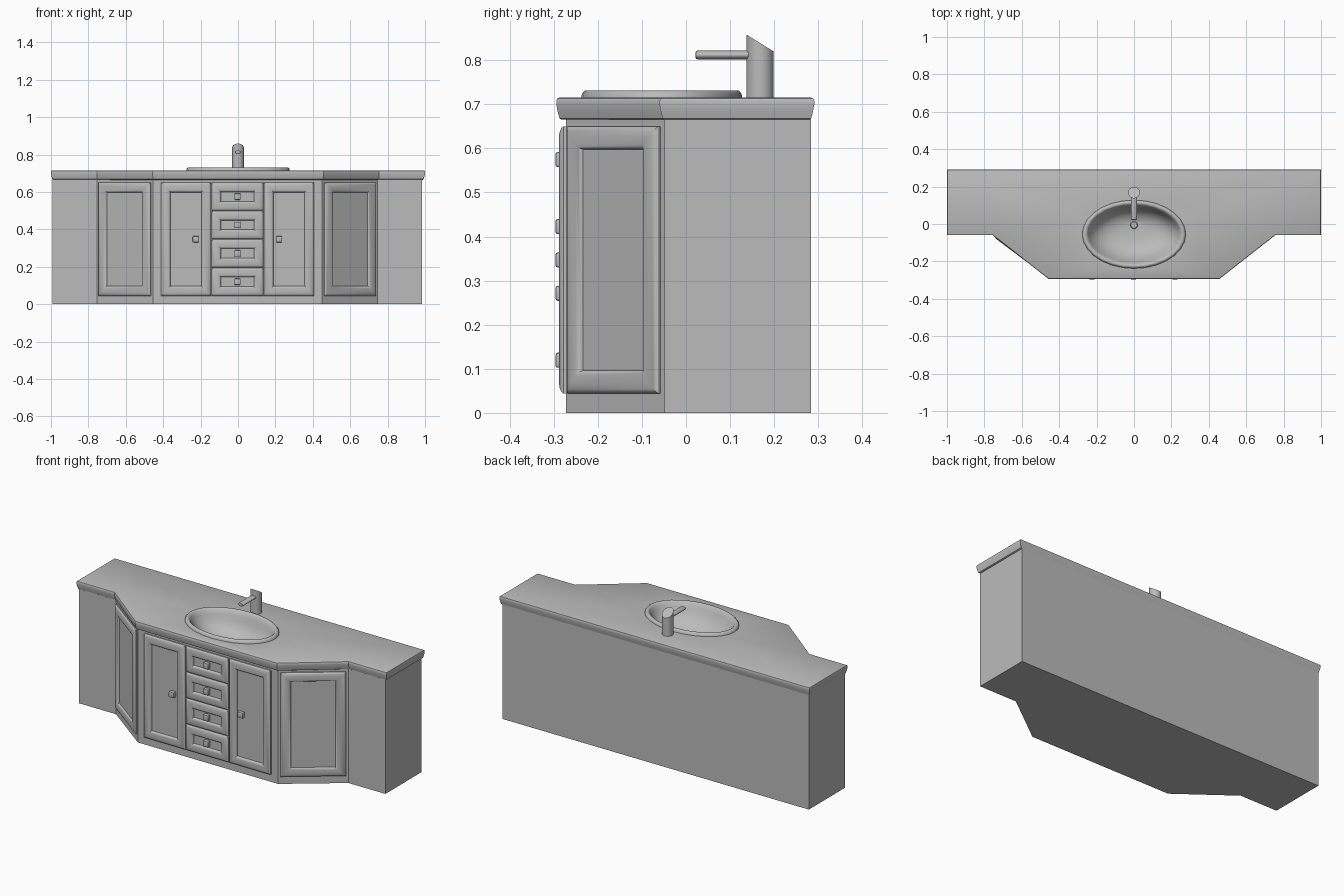
import bpy, bmesh, math
from mathutils import Matrix, Vector

cube = bpy.data.objects.get("Cube")
if cube:
    bpy.data.objects.remove(cube, do_unlink=True)

grey = bpy.data.materials.new("plain grey")
grey.use_nodes = True
grey.diffuse_color = (0.5, 0.5, 0.5, 1)
grey.node_tree.nodes["Principled BSDF"].inputs["Base Color"].default_value = (0.5, 0.5, 0.5, 1)


def finish(bm, name, angle=None):
    bmesh.ops.recalc_face_normals(bm, faces=bm.faces)
    mesh = bpy.data.meshes.new(name)
    bm.to_mesh(mesh)
    bm.free()
    mesh.materials.append(grey)
    ob = bpy.data.objects.new(name, mesh)
    bpy.context.collection.objects.link(ob)
    if angle:
        bpy.ops.object.select_all(action='DESELECT')
        ob.select_set(True)
        bpy.context.view_layer.objects.active = ob
        bpy.ops.object.shade_smooth_by_angle(angle=math.radians(angle))
    return ob


def loft(bm, rings, first=True, last=True):
    """Skin a stack of closed rings and optionally cap its ends."""
    loops = [[bm.verts.new(p) for p in ring] for ring in rings]
    n = len(loops[0])
    for a, b in zip(loops, loops[1:]):
        for i in range(n):
            j = (i + 1) % n
            bm.faces.new((a[i], a[j], b[j], b[i]))
    if first:
        bm.faces.new(loops[0])
    if last:
        bm.faces.new(loops[-1])
    return loops


def inset(points, d):
    """Move a counter-clockwise outline inward by d with mitred corners."""
    out = []
    for i, p in enumerate(points):
        a = (p - points[i - 1]).normalized()
        b = (points[(i + 1) % len(points)] - p).normalized()
        na, nb = Vector((-a.y, a.x)), Vector((-b.y, b.x))
        out.append(p + (na + nb) * d / (1 + na.dot(nb)))
    return out


def ellipse(cx, cy, rx, ry, z, n=28):
    return [(cx + rx * math.cos(math.tau * i / n), cy + ry * math.sin(math.tau * i / n), z)
            for i in range(n)]


def outline(half):
    return [Vector((s * x, y)) for s, pts in ((1, half), (-1, half[::-1])) for x, y in pts]


# Cabinet carcass, left open beneath the counter
MID = -0.003
FLOOR_Z, BODY_TOP = 0, 0.668
body = outline([(0.452, -0.272), (0.75, -0.049), (0.988, -0.049), (0.988, 0.284)])
bm = bmesh.new()
loft(bm, [[(p.x + MID, p.y, z) for p in body] for z in (FLOOR_Z, BODY_TOP)], last=False)
finish(bm, "cabinet_body")

# Counter with a moulded edge and an oval opening for the basin
top = outline([(0.457, -0.294), (0.755, -0.06), (1.0, -0.06), (1.0, 0.291)])
SINK_Y = -0.055
bm = bmesh.new()
profile = [(0.012, 0.665), (0.007, 0.668), (0.003, 0.683), (0, 0.699), (0, 0.708), (0.002, 0.713), (0.006, 0.715)]
rings = [[(p.x, p.y, z) for p in inset(top, d)] for d, z in profile]
loops = loft(bm, rings, first=False, last=False)
holes = [[bm.verts.new(p) for p in ellipse(0, SINK_Y, 0.262, 0.168, z)] for z in (0.665, 0.715)]
for loop, hole in zip((loops[0], loops[-1]), holes):
    edges = []
    for ring in (loop, hole):
        for i, v in enumerate(ring):
            w = ring[(i + 1) % len(ring)]
            edges.append(bm.edges.get((v, w)) or bm.edges.new((v, w)))
    bmesh.ops.triangle_fill(bm, edges=edges, use_beauty=True)
finish(bm, "counter", 35)

# Basin: raised rim falling to a bowl whose floor sits towards the back
bm = bmesh.new()
bowl = [(0.277, 0.183, 0.714, 0), (0.275, 0.181, 0.724, 0), (0.268, 0.175, 0.731, 0),
        (0.258, 0.166, 0.731, 0), (0.250, 0.158, 0.724, 0), (0.240, 0.149, 0.704, 0),
        (0.222, 0.136, 0.672, 0.004), (0.190, 0.115, 0.640, 0.008),
        (0.145, 0.087, 0.617, 0.014), (0.085, 0.052, 0.606, 0.022), (0.03, 0.025, 0.603, 0.04)]
loft(bm, [ellipse(0, SINK_Y + dy, rx, ry, z) for rx, ry, z, dy in bowl], first=False)
finish(bm, "basin", 50)

# Drain stopper
bm = bmesh.new()
loft(bm, [ellipse(0, -0.006, r, r, z, 16) for r, z in ((0.02, 0.595), (0.02, 0.612), (0.017, 0.615))])
finish(bm, "drain_stopper", 35)

# Tap column with a slanted top
bm = bmesh.new()
TAP_Y, TAP_R = 0.168, 0.031
base = ellipse(0, TAP_Y, TAP_R, TAP_R, 0.713, 24)
slant = [(x, y, 0.839 - 0.62 * (y - TAP_Y)) for x, y, z in base]
loft(bm, [base, slant])
finish(bm, "tap_column", 35)

# Flattened spout with a rounded tip
bm = bmesh.new()
spout = [(0.15, 1), (0.027, 1), (0.023, 0.9), (0.022, 0.7)]
loft(bm, [[(x, y, 0.812 + z) for x, z, _ in ellipse(0, 0, 0.017 * s, 0.01 * s, 0, 16)]
          for y, s in spout])
finish(bm, "tap_spout", 40)


# Framed fronts: local x is width, local y is height, local z points outward
def framed_front(name, place, w, h, fx, fz):
    steps = [(0, 0, 0), (0, 0, 0.006), (0.06, 0, 0.010), (0.2, 0, 0.014), (0.42, 0, 0.016),
             (0.78, 0, 0.016), (0.9, 0, 0.013), (0.97, 0, 0.009), (1, 0, 0.004)]
    rings = []
    for t, _, z in steps:
        x, y = w / 2 - t * fx, h / 2 - t * fz
        rings.append([place @ Vector((sx * x, sy * y, z))
                      for sx, sy in ((-1, -1), (1, -1), (1, 1), (-1, 1))])
    bm = bmesh.new()
    loft(bm, rings, first=False)
    finish(bm, name, 35)


def facing(x, y, z, turn=0):
    return (Matrix.Translation((x, y, z)) @ Matrix.Rotation(turn, 4, 'Z')
            @ Matrix.Rotation(math.pi / 2, 4, 'X'))


def knob(name, x, z):
    bm = bmesh.new()
    bmesh.ops.create_cube(bm, size=1, matrix=Matrix.Translation((x, -0.283, z))
                          @ Matrix.Diagonal((0.034, 0.026, 0.034, 1)))
    bmesh.ops.bevel(bm, geom=bm.edges[:], offset=0.005, segments=2, affect='EDGES', profile=0.5)
    finish(bm, name, 40)


FRONT_Y, DOOR_Z, DOOR_H = -0.272, 0.347, 0.606
TURN = math.atan2(0.223, 0.298)
for side, s in (("left", 1), ("right", -1)):
    framed_front(side + "_door", facing(s * 0.275 + MID, FRONT_Y, DOOR_Z),
                 0.266, DOOR_H, 0.05, 0.052)
    knob(side + "_door_knob", s * 0.222 + MID, DOOR_Z)
    framed_front(side + "_angled_door", facing(s * 0.6 + MID, -0.1605, DOOR_Z, s * TURN),
                 0.346, DOOR_H, 0.056, 0.052)

# Stack of four drawers
for i in range(4):
    z = 0.1195 + 0.1517 * i
    framed_front(f"drawer_{i + 1}", facing(MID, FRONT_Y, z), 0.276, 0.15, 0.05, 0.05)
    knob(f"drawer_knob_{i + 1}", MID, z)
